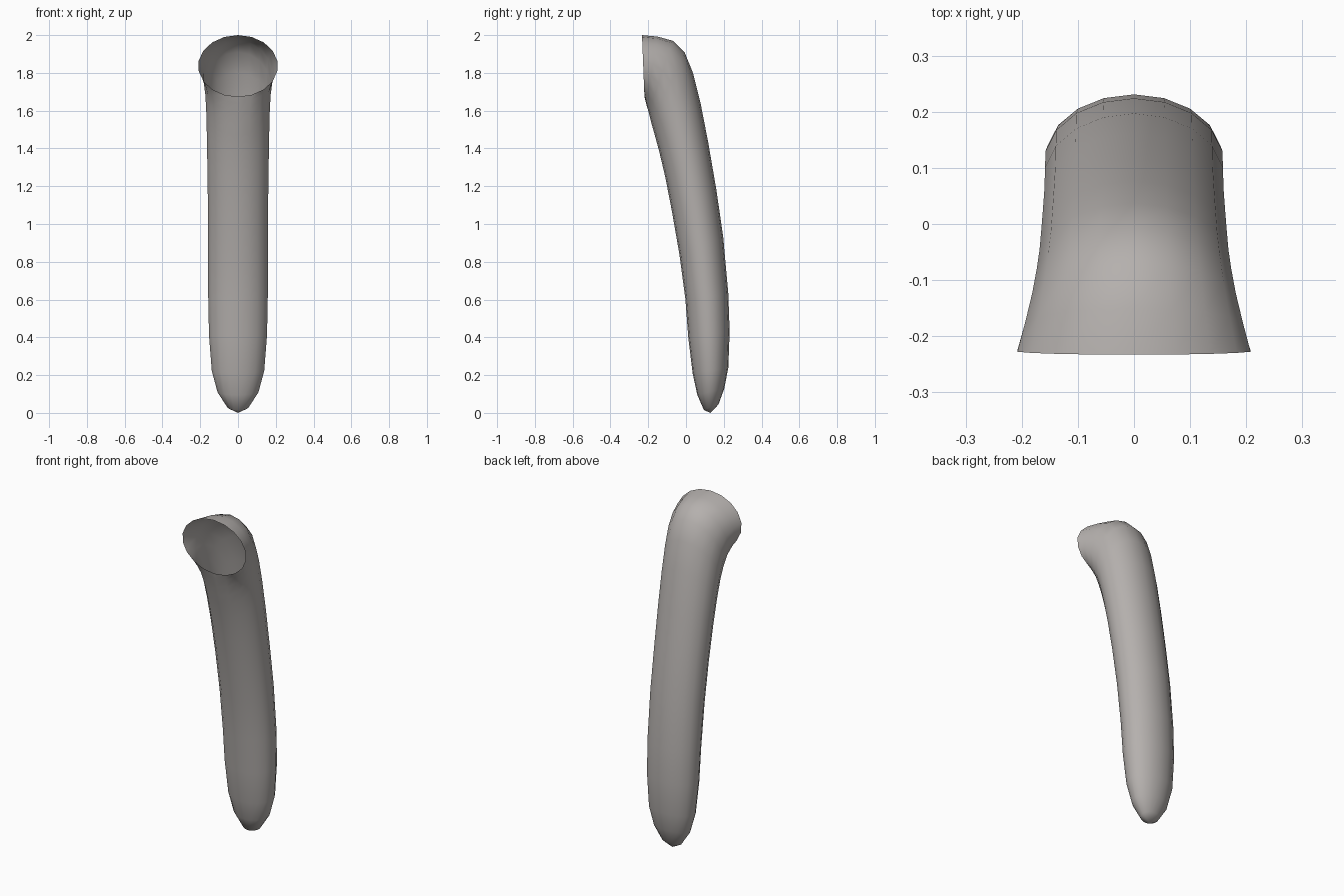
import bpy, bmesh, math
from mathutils import Vector

if "Cube" in bpy.data.objects:
    bpy.data.objects.remove(bpy.data.objects["Cube"])

SIDES = 18
# Cross-sections from mouth to tip: front y, z, back y, z, half width
SECTIONS = [
    (-.220, 1.674, -.233, 2.000, .211),
    (-.212, 1.640, -.150, 1.992, .197),
    (-.197, 1.590, -.070, 1.970, .184),
    (-.182, 1.530, -.008, 1.910, .176),
    (-.165, 1.470, .037, 1.800, .171),
    (-.142, 1.385, .077, 1.640, .168),
    (-.110, 1.250, .117, 1.435, .165),
    (-.075, 1.070, .161, 1.180, .162),
    (-.035, .840, .197, .930, .161),
    (-.003, .600, .224, .630, .160),
    (.012, .400, .231, .430, .156),
    (.035, .210, .224, .240, .141),
    (.060, .095, .203, .130, .110),
    (.095, .015, .172, .045, .056),
]

bm = bmesh.new()
rings = []
for fy, fz, by, bz, w in SECTIONS:
    front, back = Vector((0, fy, fz)), Vector((0, by, bz))
    mid, half = (front + back) / 2, (back - front) / 2
    rings.append([bm.verts.new(mid + half * math.cos(a) + Vector((w * math.sin(a), 0, 0)))
                  for a in (2 * math.pi * i / SIDES for i in range(SIDES))])

# Skin of the curved tube, left open at the mouth
for r0, r1 in zip(rings, rings[1:]):
    for i in range(SIDES):
        j = (i + 1) % SIDES
        bm.faces.new((r0[i], r0[j], r1[j], r1[i]))

# Rounded tip
tip = bm.verts.new((0, .130, 0))
for i in range(SIDES):
    bm.faces.new((rings[-1][i], rings[-1][(i + 1) % SIDES], tip))

# Make sure the skin faces outward
bmesh.ops.recalc_face_normals(bm, faces=bm.faces)
if sum(f.normal.dot(f.calc_center_median() - Vector((0, .05, 1))) for f in bm.faces) < 0:
    bmesh.ops.reverse_faces(bm, faces=bm.faces)
for f in bm.faces:
    f.smooth = True

mesh = bpy.data.meshes.new("curved_sleeve")
bm.to_mesh(mesh)
bm.free()

# Dark warm grey surface
mat = bpy.data.materials.new("warm_grey")
mat.diffuse_color = (.46, .435, .42, 1)
mat.use_nodes = True
mat.node_tree.nodes["Principled BSDF"].inputs["Base Color"].default_value = mat.diffuse_color
mesh.materials.append(mat)
bpy.context.collection.objects.link(bpy.data.objects.new("curved_sleeve", mesh))
